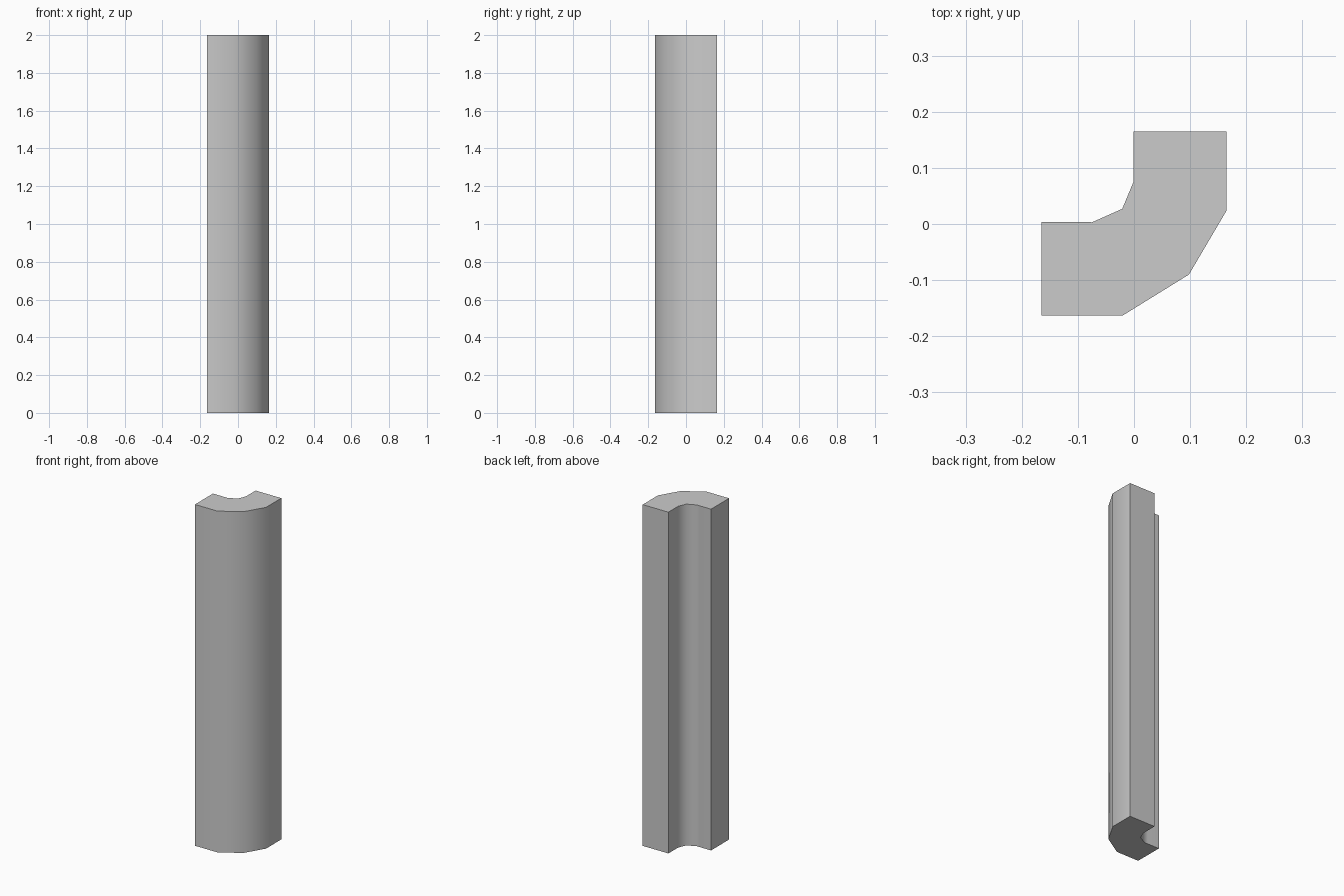
import bpy, bmesh, math

if "Cube" in bpy.data.objects:
    bpy.data.objects.remove(bpy.data.objects["Cube"])

HEIGHT = 2.0

# Cross-section of the curved corner moulding, counter-clockwise from above
profile = [
    (-0.165, -0.163), (-0.02, -0.163), (0.098, -0.09), (0.165, 0.024),   # outer bend
    (0.165, 0.165), (-0.001, 0.165),                                     # back end
    (-0.001, 0.075), (-0.021, 0.027), (-0.075, 0.003),                   # inner bend
    (-0.09, 0.004), (-0.165, 0.004),                                     # left end
]

# Extrude the section into a vertical post
bm = bmesh.new()
base = bm.faces.new([bm.verts.new((x, y, 0)) for x, y in profile])
top = bmesh.ops.extrude_face_region(bm, geom=[base], use_keep_orig=True)
bmesh.ops.translate(bm, vec=(0, 0, HEIGHT),
                    verts=[g for g in top["geom"] if isinstance(g, bmesh.types.BMVert)])
bmesh.ops.recalc_face_normals(bm, faces=bm.faces)
mesh = bpy.data.meshes.new("corner_post")
bm.to_mesh(mesh)
bm.free()

post = bpy.data.objects.new("corner_post", mesh)
bpy.context.collection.objects.link(post)

# Smooth the bends, keep the square corners and caps sharp
bpy.context.view_layer.objects.active = post
post.select_set(True)
bpy.ops.object.shade_smooth_by_angle(angle=math.radians(50))
